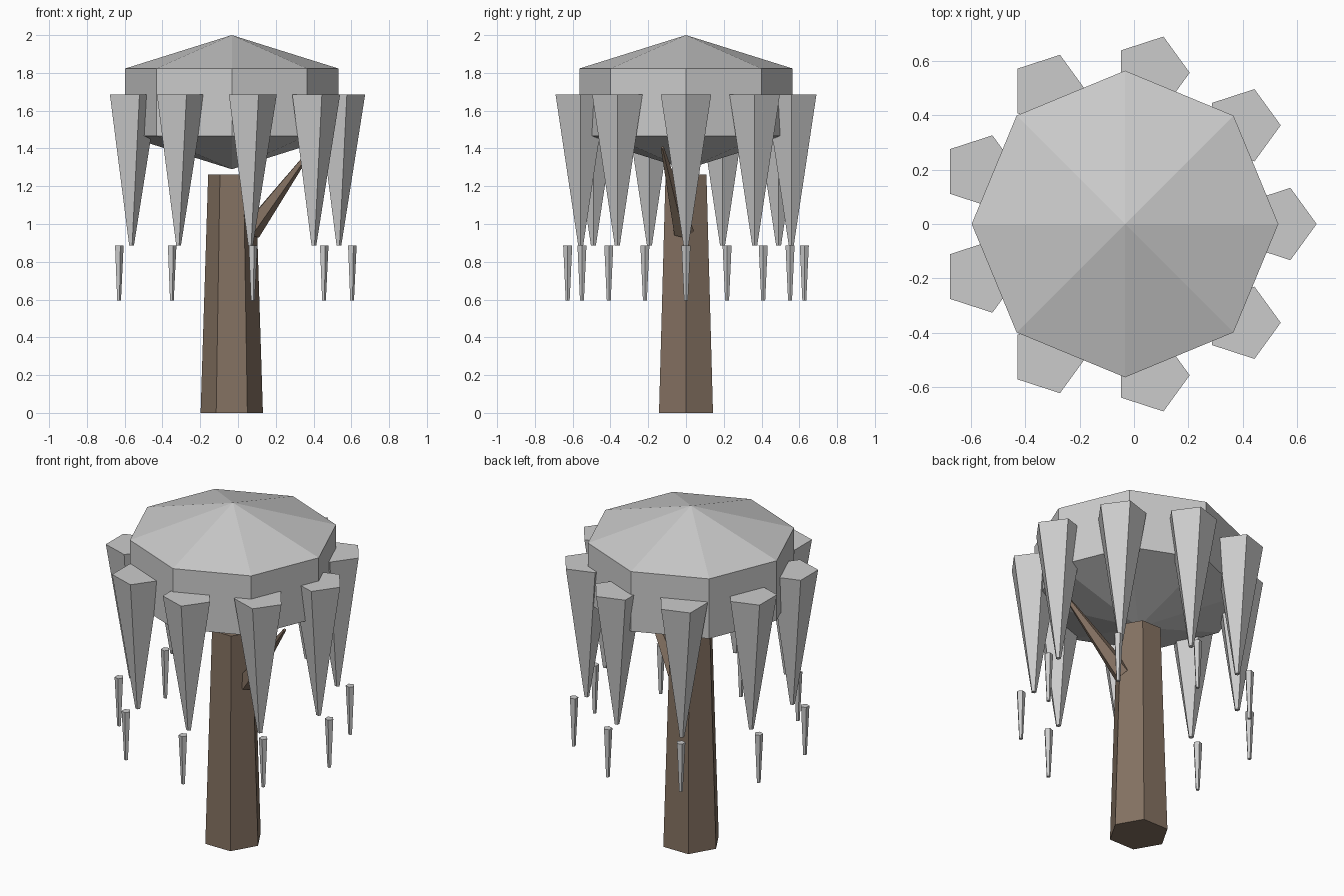
import bpy
from math import sin, cos, pi, radians
from mathutils import Vector

if "Cube" in bpy.data.objects:
    bpy.data.objects.remove(bpy.data.objects["Cube"])

CX = -0.033  # tree axis, so that the whole model is centred

brown = bpy.data.materials.new("bark")
brown.diffuse_color = (0.23, 0.165, 0.12, 1)
brown.use_nodes = True
brown.node_tree.nodes["Principled BSDF"].inputs["Base Color"].default_value = brown.diffuse_color


def loft(name, sides, rings, loc=(0, 0, 0), mat=None):
    """Capped solid from (radius, z) rings; a radius of 0 makes an apex."""
    verts, loops = [], []
    for r, z in rings:
        n = sides if r > 0 else 1
        loops.append([len(verts) + i for i in range(n)])
        verts += [(r * cos(2 * pi * i / sides), r * sin(2 * pi * i / sides), z) for i in range(n)]
    faces = []
    for a, b in zip(loops, loops[1:]):
        for i in range(sides):
            j = (i + 1) % sides
            quad = [a[i % len(a)], a[j % len(a)], b[j % len(b)], b[i % len(b)]]
            faces.append(list(dict.fromkeys(quad)))
    if len(loops[0]) > 1:
        faces.append(loops[0][::-1])
    if len(loops[-1]) > 1:
        faces.append(loops[-1])
    mesh = bpy.data.meshes.new(name)
    mesh.from_pydata(verts, [], faces)
    if mat:
        mesh.materials.append(mat)
    ob = bpy.data.objects.new(name, mesh)
    ob.location = loc
    bpy.context.collection.objects.link(ob)
    return ob


# Trunk: tapered hexagon
loft("trunk", 6, [(0.165, 0), (0.125, 1.263)], (CX, 0, 0), brown)

# Side branch reaching up to the underside of the canopy
start, end = Vector((0.065, -0.01, 0.96)), Vector((0.395, -0.125, 1.405))
axis = end - start
branch = loft("branch", 5, [(0.056, 0), (0.009, axis.length)], start, brown)
branch.rotation_mode = 'QUATERNION'
branch.rotation_quaternion = axis.to_track_quat('Z', 'Y')

# Canopy: eight-sided drum with shallow pointed top and bottom
loft("canopy", 8, [(0, 1.29), (0.565, 1.467), (0.565, 1.823), (0, 2.0)], (CX, 0, 0))

# Nine hanging fronds, each with a small separate tip below
for i in range(9):
    a = radians(40 * i)
    loft(f"frond_{i}", 5, [(0.014, 0.887), (0.14, 1.685)],
         (CX + 0.566 * cos(a), 0.566 * sin(a), 0))
    loft(f"frond_tip_{i}", 5, [(0.011, 0.595), (0.025, 0.885)],
         (CX + 0.636 * cos(a), 0.636 * sin(a), 0))
